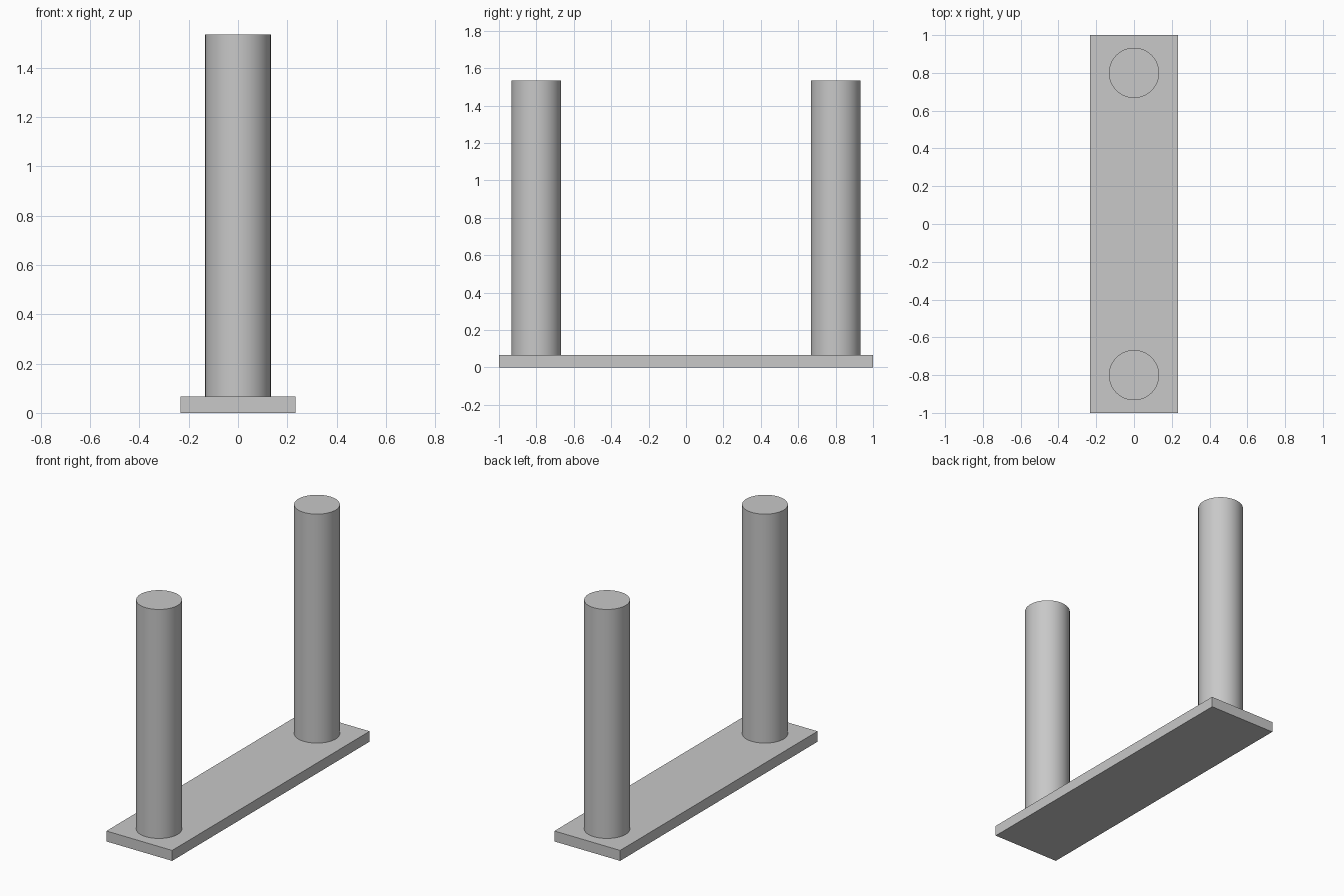
import bpy

if "Cube" in bpy.data.objects:
    bpy.data.objects.remove(bpy.data.objects["Cube"])

BASE_H = 0.067
POST_TOP = 1.535
POST_R = 0.133

grey = bpy.data.materials.new("light_grey")
grey.diffuse_color = (0.58, 0.58, 0.58, 1)
grey.use_nodes = True
grey.node_tree.nodes["Principled BSDF"].inputs["Base Color"].default_value = grey.diffuse_color

# Flat base plate
bpy.ops.mesh.primitive_cube_add(size=1, location=(0, 0, BASE_H / 2))
base = bpy.context.object
base.name = "base_plate"
base.scale = (0.466, 2.0, BASE_H)
bpy.ops.object.transform_apply(location=False, rotation=False, scale=True)
base.data.materials.append(grey)

# Round posts standing near each end
for name, y in (("front_post", -0.8), ("back_post", 0.8)):
    bpy.ops.mesh.primitive_cylinder_add(
        vertices=64, radius=POST_R, depth=POST_TOP - BASE_H,
        location=(0, y, (POST_TOP + BASE_H) / 2))
    post = bpy.context.object
    post.name = name
    post.data.materials.append(grey)
    bpy.ops.object.shade_smooth_by_angle()
